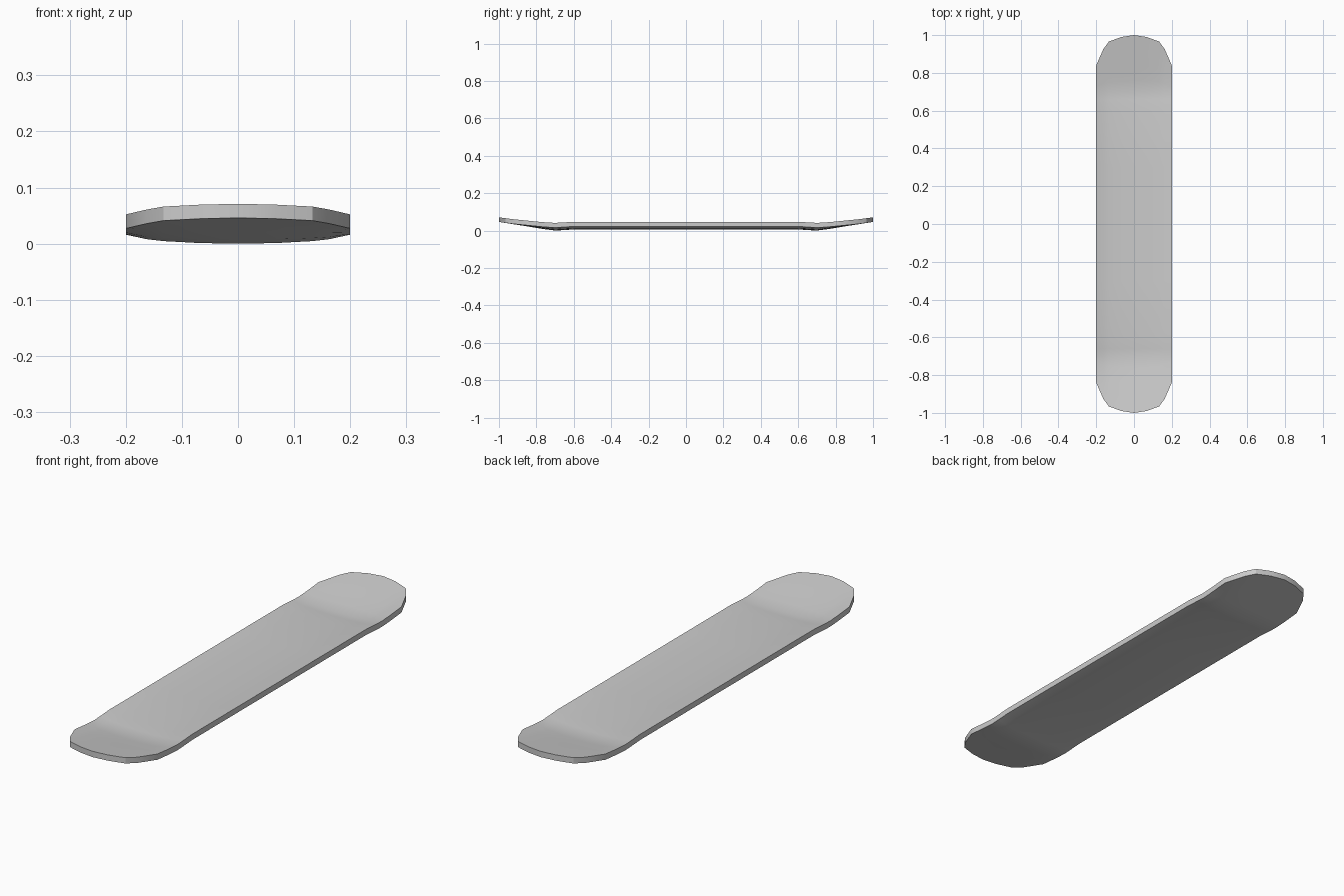
import bpy, bmesh

if "Cube" in bpy.data.objects:
    bpy.data.objects.remove(bpy.data.objects["Cube"])

THICK = 0.025


def interp(pts, v):
    for (a, fa), (b, fb) in zip(pts, pts[1:]):
        if v <= b:
            return fa + (fb - fa) * (v - a) / (b - a)
    return pts[-1][1]


# Profiles: end outline by |x|, dish by |x|, underside height and dish strength by |y|
outline = [(0, 1.0), (0.067, 0.99), (0.133, 0.966), (0.163, 0.925), (0.2, 0.84)]
dish = [(0, 0), (0.067, 0.001), (0.133, 0.0045), (0.163, 0.008), (0.2, 0.016)]
under = [(0, 0.006), (0.6, 0.006), (0.66, 0.002), (0.7, 0.0), (0.75, 0.006),
         (0.84, 0.021), (1.0, 0.046)]
fade = [(0, 1), (0.7, 1), (0.84, 0.38), (1, 0)]

half = [p[0] for p in outline]
xs = [-x for x in half[:0:-1]] + half
rows = [0.0, 0.3, 0.6, 0.66, 0.7]
tips = [0.2, 0.45, 0.75, 1.0]


def row_y(i, x):
    # straight rows in the middle, then rows fanning out to the rounded end
    s = -1 if i < 0 else 1
    i = abs(i)
    if i < len(rows):
        return s * rows[i]
    return s * (0.7 + tips[i - len(rows)] * (interp(outline, abs(x)) - 0.7))


# Skateboard deck
n = len(rows) + len(tips) - 1
bm = bmesh.new()
layers = []
for lift in (0, THICK):
    grid = []
    for i in range(-n, n + 1):
        line = []
        for x in xs:
            y = row_y(i, x)
            z = interp(under, abs(y)) + interp(dish, abs(x)) * interp(fade, abs(y))
            line.append(bm.verts.new((x, y, z + lift)))
        grid.append(line)
    layers.append(grid)
    for a, b in zip(grid, grid[1:]):
        for j in range(len(xs) - 1):
            bm.faces.new((a[j], a[j + 1], b[j + 1], b[j]))


# Side wall around the rim
def rim(g):
    return (g[0] + [r[-1] for r in g[1:]] + g[-1][-2::-1]
            + [r[0] for r in g[-2:0:-1]])


lo, hi = rim(layers[0]), rim(layers[1])
for k in range(len(lo)):
    m = (k + 1) % len(lo)
    bm.faces.new((lo[k], lo[m], hi[m], hi[k]))
bmesh.ops.recalc_face_normals(bm, faces=bm.faces)

mesh = bpy.data.meshes.new("deck")
bm.to_mesh(mesh)
bm.free()
deck = bpy.data.objects.new("deck", mesh)
bpy.context.collection.objects.link(deck)
bpy.context.view_layer.objects.active = deck
deck.select_set(True)
bpy.ops.object.shade_smooth_by_angle()
